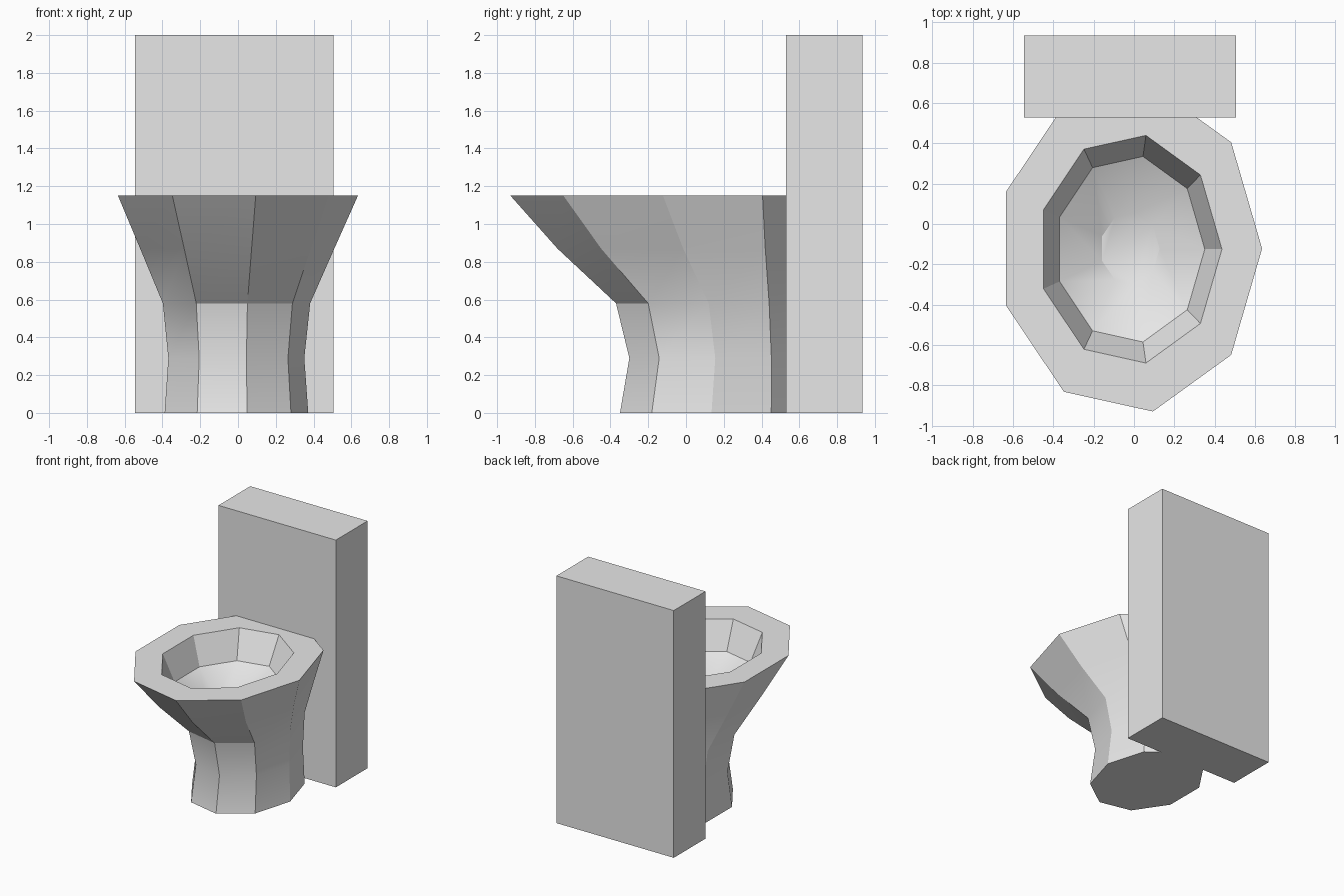
import bpy, bmesh
from math import cos, sin, radians, tau

cube = bpy.data.objects.get("Cube")
if cube:
    bpy.data.objects.remove(cube, do_unlink=True)

SIDES = 9
CENTRE_X = -0.02

# One ceramic colour for everything
ceramic = bpy.data.materials.new("light_grey_ceramic")
ceramic.use_nodes = True
ceramic.diffuse_color = (0.8, 0.8, 0.8, 1)
ceramic.node_tree.nodes["Principled BSDF"].inputs["Base Color"].default_value = (0.8, 0.8, 0.8, 1)


def add_object(name, bm):
    bmesh.ops.recalc_face_normals(bm, faces=bm.faces)
    mesh = bpy.data.meshes.new(name)
    bm.to_mesh(mesh)
    bm.free()
    mesh.materials.append(ceramic)
    obj = bpy.data.objects.new(name, mesh)
    bpy.context.collection.objects.link(obj)
    return obj


def oval_ring(bm, centre_y, radius_x, radius_y, z):
    angles = [tau * i / SIDES for i in range(SIDES)]
    return [bm.verts.new((CENTRE_X + radius_x * cos(a), centre_y + radius_y * sin(a), z))
            for a in angles]


# Pedestal and bowl: oval sections from the foot up, over the rim and down inside
sections = [
    (0.135, 0.392, 0.492, 0.0),     # foot
    (0.155, 0.371, 0.462, 0.29),    # waist
    (0.12, 0.402, 0.498, 0.58),     # neck
    (-0.015, 0.53, 0.676, 0.87),    # flare
    (-0.122, 0.655, 0.82, 1.15),    # outer rim
    (-0.125, 0.456, 0.573, 1.15),   # inner rim
    (-0.125, 0.371, 0.467, 0.93),   # inner wall
    (-0.122, 0.147, 0.18, 0.79),    # basin floor
]
bm = bmesh.new()
rings = [oval_ring(bm, *s) for s in sections]
for low, high in zip(rings, rings[1:]):
    for i in range(SIDES):
        j = (i + 1) % SIDES
        bm.faces.new((low[i], low[j], high[j], high[i]))
bm.faces.new(rings[0])
bm.faces.new(rings[-1])
bowl = add_object("pedestal_bowl", bm)

bpy.ops.object.select_all(action='DESELECT')
bowl.select_set(True)
bpy.context.view_layer.objects.active = bowl
bpy.ops.object.shade_smooth_by_angle(angle=radians(30))

# Tall cistern block behind the bowl
bm = bmesh.new()
bmesh.ops.create_cube(bm, size=1)
bmesh.ops.scale(bm, vec=(1.05, 0.406, 2), verts=bm.verts)
bmesh.ops.translate(bm, vec=(CENTRE_X, 0.732, 1), verts=bm.verts)
add_object("cistern", bm)
